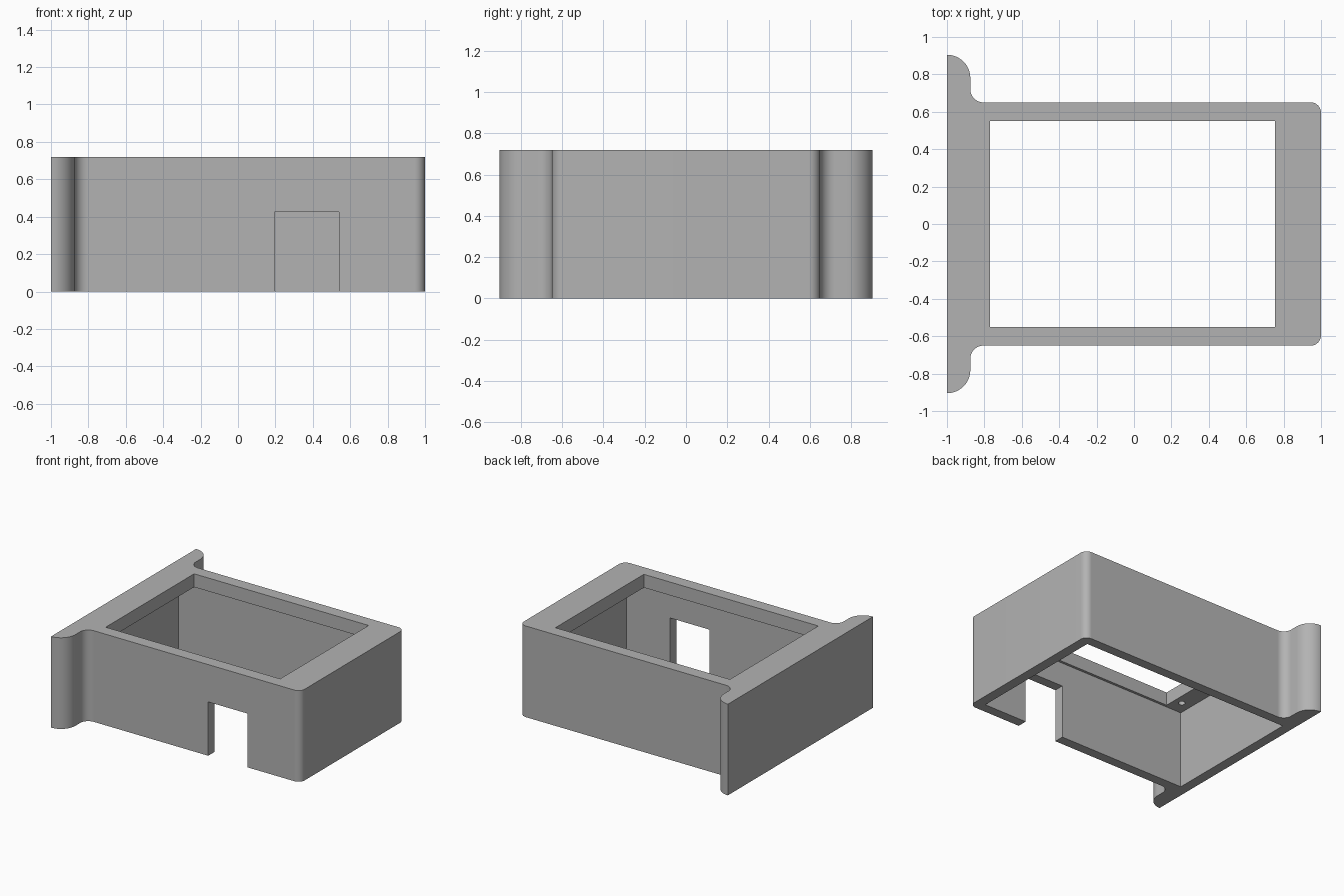
import bpy, bmesh, math

cube = bpy.data.objects.get("Cube")
if cube:
    bpy.data.objects.remove(cube, do_unlink=True)

grey = bpy.data.materials.new("plain_grey")
grey.use_nodes = True
colour = (0.45, 0.45, 0.45, 1)
grey.diffuse_color = colour
grey.node_tree.nodes["Principled BSDF"].inputs["Base Color"].default_value = colour

HEIGHT, ROOF = 0.72, 0.615


def arc(cx, cy, r, start, end, steps=12):
    """Points along an arc, angles in degrees."""
    angles = [math.radians(start + (end - start) * i / steps) for i in range(steps + 1)]
    return [(cx + r * math.cos(a), cy + r * math.sin(a)) for a in angles]


def prism(name, points, z0, z1):
    """Extrude a closed outline from z0 up to z1."""
    bm = bmesh.new()
    base = bm.faces.new([bm.verts.new((x, y, z0)) for x, y in points])
    top = bmesh.ops.extrude_face_region(bm, geom=[base])["geom"]
    bmesh.ops.translate(bm, vec=(0, 0, z1 - z0),
                        verts=[v for v in top if isinstance(v, bmesh.types.BMVert)])
    bmesh.ops.recalc_face_normals(bm, faces=bm.faces)
    mesh = bpy.data.meshes.new(name)
    bm.to_mesh(mesh)
    bm.free()
    mesh.materials.append(grey)
    obj = bpy.data.objects.new(name, mesh)
    bpy.context.collection.objects.link(obj)
    return obj


def rectangle(x0, x1, y0, y1):
    return [(x0, y0), (x1, y0), (x1, y1), (x0, y1)]


def cut(target, cutter):
    """Subtract a cutter from the target, then discard it."""
    cutter.hide_render = True
    mod = target.modifiers.new("cut", "BOOLEAN")
    mod.operation, mod.solver, mod.object = "DIFFERENCE", "EXACT", cutter
    bpy.context.view_layer.objects.active = target
    bpy.ops.object.modifier_apply(modifier=mod.name)
    bpy.data.objects.remove(cutter, do_unlink=True)


# Outer shell: half outline with flange tip, fillet and rounded corner, mirrored in y
half = (arc(0.945, 0.595, 0.055, 0, 90)
        + arc(-0.805, 0.72, 0.07, 270, 180)
        + arc(-1.0, 0.78, 0.125, 0, 90))
outline = half + [(x, -y) for x, y in reversed(half)]
housing = prism("housing", outline, 0, HEIGHT)

# Hollow interior, top window and front cable notch
cut(housing, prism("cavity_cutter", rectangle(-0.92, 0.92, -0.572, 0.572), -0.1, ROOF))
cut(housing, prism("window_cutter", rectangle(-0.77, 0.755, -0.552, 0.552), 0.5, 0.9))
cut(housing, prism("notch_cutter", rectangle(0.195, 0.54, -0.8, -0.5), -0.1, 0.425))

# Blind screw holes under the lip
for x in (-0.835, 0.835):
    for y in (-0.46, 0.46):
        cut(housing, prism("hole_cutter", arc(x, y, 0.025, 0, 345, 23), 0.58, 0.675))

bpy.ops.object.select_all(action="DESELECT")
housing.select_set(True)
bpy.context.view_layer.objects.active = housing
bpy.ops.object.shade_smooth_by_angle(angle=math.radians(30))
